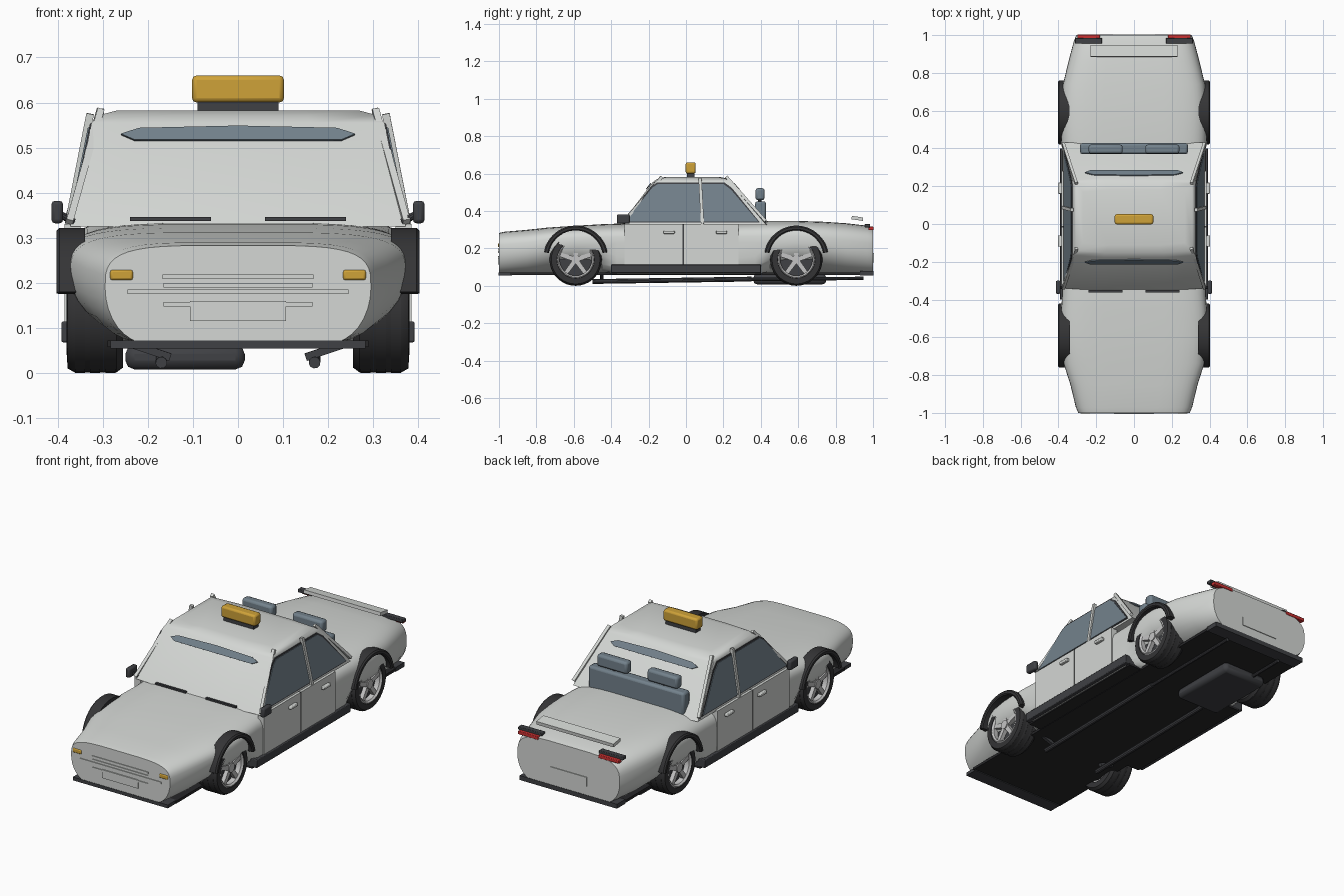
import bpy, bmesh, math
from mathutils import Vector

cube = bpy.data.objects.get("Cube")
if cube:
    bpy.data.objects.remove(cube)


def material(name, r, g, b):
    m = bpy.data.materials.new(name)
    m.use_nodes = True
    m.diffuse_color = (r, g, b, 1)
    m.node_tree.nodes["Principled BSDF"].inputs["Base Color"].default_value = (r, g, b, 1)
    return m


WHITE = material("body_white", .66, .68, .66)
GLASS = material("blue_grey", .17, .22, .26)
AMBER = material("amber", .62, .36, .04)
DARK = material("dark_trim", .05, .052, .058)
RUBBER = material("rubber", .035, .035, .037)
UNDER = material("underbody_black", .02, .02, .022)
SILVER = material("silver", .55, .55, .55)
RED = material("red", .6, .03, .03)


def build(name, bm, mat, smooth=True, bevel=0):
    bmesh.ops.recalc_face_normals(bm, faces=bm.faces)
    mesh = bpy.data.meshes.new(name)
    bm.to_mesh(mesh)
    bm.free()
    mesh.materials.append(mat)
    ob = bpy.data.objects.new(name, mesh)
    bpy.context.collection.objects.link(ob)
    if bevel:
        mod = ob.modifiers.new("bevel", "BEVEL")
        mod.width, mod.segments = bevel, 2
    if smooth:
        bpy.ops.object.select_all(action="DESELECT")
        ob.select_set(True)
        bpy.context.view_layer.objects.active = ob
        bpy.ops.object.shade_smooth_by_angle(angle=math.radians(35))
    return ob


def loft(name, rings, mat, closed=False, bevel=0):
    bm = bmesh.new()
    loops = [[bm.verts.new(p) for p in ring] for ring in rings]
    n = len(loops[0])
    pairs = list(zip(loops, loops[1:]))
    if closed:
        pairs.append((loops[-1], loops[0]))
    for a, b in pairs:
        for i in range(n):
            bm.faces.new((a[i], a[(i + 1) % n], b[(i + 1) % n], b[i]))
    if not closed:
        bm.faces.new(loops[0])
        bm.faces.new(loops[-1])
    return build(name, bm, mat, bevel=bevel)


def box(name, x, y, z, mat, bevel=0):
    bm = bmesh.new()
    bmesh.ops.create_cube(bm, size=1)
    for v in bm.verts:
        v.co = [(lo + hi) / 2 + c * (hi - lo) for c, (lo, hi) in zip(v.co, (x, y, z))]
    return build(name, bm, mat, bool(bevel), bevel)


def rod(name, a, b, radius, mat, sides=10):
    a, b = Vector(a), Vector(b)
    u = (b - a).orthogonal().normalized()
    w = (b - a).normalized().cross(u)
    angles = [math.tau * i / sides for i in range(sides)]
    return loft(name, [[p + radius * (u * math.cos(t) + w * math.sin(t)) for t in angles]
                       for p in (a, b)], mat)


def plate(name, points, offset, mat):
    pts = [Vector(p) for p in points]
    return loft(name, [pts, [p + Vector(offset) for p in pts]], mat)


def span(s, lo, hi):
    return tuple(sorted((s * lo, s * hi)))


# Body shell: superellipse shoulders above, tucked sills below
def body_ring(y, w, top, mid, low):
    power = .5 if low > .3 else 1
    half = []
    for i in range(9):
        t = math.pi / 2 * i / 8
        half.append((low + (w - low) * max(math.cos(t), 0) ** power,
                     mid - (mid - .065) * math.sin(t) ** power))
    half.reverse()
    for i in range(1, 11):
        t = math.pi / 2 * i / 11
        half.append((w * math.cos(t) ** .45, mid + (top - mid) * math.sin(t) ** .6))
    right = [(x, y, z) for x, z in half]
    return right + [(-x, y, z) for x, z in reversed(half)]


SECTIONS = [
    (-1, .295, .283, .19, .2), (-.97, .308, .29, .19, .2), (-.85, .337, .3, .2, .2),
    (-.74, .372, .312, .22, .15), (-.59, .388, .322, .23, .12), (-.45, .385, .33, .23, .15),
    (-.37, .38, .333, .23, .36), (0, .38, .335, .23, .36), (.37, .38, .345, .23, .36),
    (.45, .385, .348, .23, .15), (.59, .388, .348, .23, .12), (.74, .376, .343, .22, .15),
    (.86, .347, .335, .2, .2), (.97, .318, .322, .19, .2), (1, .305, .312, .19, .2)]
loft("body", [body_ring(*s) for s in SECTIONS], WHITE)


# Cabin with sloped glass
def cabin_ring(z, x, front, back):
    bow = .012
    return [(-x, front, z), (-x / 2, front - bow, z), (x / 2, front - bow, z), (x, front, z),
            (x, back, z), (x / 2, back + bow, z), (-x / 2, back + bow, z), (-x, back, z)]


loft("cabin", [cabin_ring(.325, .372, -.34, .43), cabin_ring(.555, .325, -.165, .232),
               cabin_ring(.572, .308, -.14, .212), cabin_ring(.582, .27, -.1, .17)], WHITE)

# Tint bands on front and rear glass
BAND = [(-.26, .528), (-.23, .515), (.23, .515), (.26, .528), (.22, .541), (0, .546), (-.22, .541)]
for name, base, slope, s in (("front", -.354, .76, -1), ("rear", .444, -.86, 1)):
    plate(name + "_tint_band", [(x, base + slope * (z - .325), z) for x, z in BAND],
          (0, s * .005, .003), GLASS)

# Side parts
WINDOW = [(-.325, .345), (-.18, .525), (-.15, .545), (.2, .545), (.24, .515), (.385, .345)]
for s, side in ((1, "left"), (-1, "right")):
    def skin(y, z, out=0):
        return (s * (.372 - (z - .325) * .204 + out), y, z)

    plate(side + "_window_seal", [skin(y * 1.025, z + (.008 if z > .4 else -.006), -.001)
                                  for y, z in WINDOW], (s * .004, 0, 0), DARK)
    plate(side + "_windows", [skin(y, z) for y, z in WINDOW], (s * .006, 0, 0), GLASS)
    rod(side + "_front_pillar", (s * .374, -.34, .335), (s * .305, -.13, .582), .011, WHITE, 4)
    rod(side + "_rear_pillar", (s * .374, .425, .345), (s * .305, .215, .582), .011, WHITE, 4)
    rod(side + "_centre_pillar", (s * .376, .088, .33), (s * .328, .075, .575), .012, WHITE, 4)
    for door, y0, y1, h in (("front", -.33, -.019, -.12), ("rear", -.011, .28, .16)):
        box(f"{side}_{door}_door", span(s, .35, .385), (y0, y1), (.11, .33), WHITE)
        box(f"{side}_{door}_handle", span(s, .38, .402), (h, h + .06), (.278, .294), WHITE, .004)
    box(side + "_door_seam", span(s, .35, .384), (-.019, -.011), (.11, .33), DARK)
    box(side + "_sill", span(s, .33, .392), (-.4, .4), (.068, .114), DARK, .004)
    # Mirrors
    rod(side + "_mirror_arm", (s * .365, -.33, .335), (s * .4, -.34, .355), .008, DARK)
    box(side + "_mirror", span(s, .388, .414), (-.37, -.3), (.332, .382), DARK, .008)
    box(side + "_wiper", span(s, .06, .24), (-.362, -.35), (.337, .346), DARK)
    # Lamps
    box(side + "_indicator", span(s, .233, .284), (-1.004, -.98), (.206, .229), AMBER, .005)
    box(side + "_tail_lamp", span(s, .18, .3), (.975, 1.003), (.298, .316), RED, .003)
    box(side + "_tail_lamp_hood", span(s, .17, .312), (.955, .985), (.312, .33), DARK, .003)
    box(side + "_headrest", span(s, .06, .24), (.372, .42), (.458, .522), GLASS, .012)
    rod(side + "_headrest_post", (s * .15, .395, .43), (s * .15, .395, .47), .01, DARK)
    # Exhaust pipes
    rod(side + "_exhaust", (s * .17, -.5, .023), (s * .17, .35, .036), .013, DARK)
    rod(side + "_tail_pipe", (s * .17, .3, .034), (s * .17, .95, .04), .009, DARK)
    rod(side + "_pipe_hanger", (s * .15, -.45, .035), (s * .23, -.45, .062), .012, DARK, 4)


# Wheels and arch flares
def spin(name, profile, y, z, mat, sides=36):
    rings = []
    for i in range(sides):
        t = math.tau * i / sides
        rings.append([(x, y + r * math.cos(t), z + r * math.sin(t)) for x, r in profile])
    return loft(name, rings, mat, True)


for s, side in ((1, "left"), (-1, "right")):
    for end, y in (("front", -.59), ("rear", .59)):
        name = f"{side}_{end}_"
        z = .14
        spin(name + "tyre", [(s * x, r) for x, r in
             ((.255, .098), (.255, .128), (.27, .139), (.362, .139), (.378, .13), (.38, .1),
              (.37, .096))], y, z, RUBBER)
        for k in range(3):
            spin(name + f"tread_{k + 1}", [(s * (x + k * .034), r) for x, r in
                 ((.272, .135), (.272, .14), (.294, .14), (.294, .135))], y, z, RUBBER)
        spin(name + "rim", [(s * x, r) for x, r in
             ((.26, .088), (.26, .1), (.376, .1), (.38, .094), (.372, .086))], y, z, SILVER)
        rod(name + "brake", (s * .27, y, z), (s * .345, y, z), .09, DARK, 24)
        rod(name + "hub", (s * .33, y, z), (s * .377, y, z), .024, SILVER, 16)
        for k in range(5):
            t = math.tau * k / 5 + math.pi / 2
            out, across = Vector((0, math.cos(t), math.sin(t))), Vector((0, -math.sin(t), math.cos(t)))
            c = Vector((s * .35, y, z))
            plate(name + f"spoke_{k + 1}",
                  [c + out * r + across * w for r, w in
                   ((.012, -.013), (.093, -.011), (.093, .011), (.012, .013))],
                  (s * .022, 0, 0), SILVER)
        arch = []
        for i in range(25):
            t = math.radians(10 + 160 * i / 24)
            arch.append([(s * x, y + r * math.cos(t), .15 + r * math.sin(t)) for x, r in
                         ((.34, .146), (.398, .146), (.403, .152), (.403, .165),
                          (.396, .172), (.34, .172))])
        loft(name + "arch_flare", arch, RUBBER)

# Roof sign
box("sign_base", (-.09, .09), (.005, .045), (.572, .604), DARK)
box("roof_sign", (-.102, .102), (-.002, .052), (.6, .66), AMBER, .01)

# Front panel details
for i, (w, z) in enumerate(((.167, .213), (.165, .195), (.245, .18), (.165, .152))):
    box(f"grille_bar_{i + 1}", (-w, w), (-1.004, -.99), (z - .005, z + .005), WHITE)
box("front_plate", (-.107, .107), (-1.006, -.99), (.115, .16), WHITE)
box("front_bumper", (-.283, .283), (-1.002, -.93), (.054, .072), DARK)

# Rear details
box("rear_plate", (-.11, .11), (.99, 1.004), (.125, .175), WHITE)
box("rear_bumper", (-.29, .29), (.93, 1.002), (.054, .078), DARK)
plate("boot_spoiler", [(-.23, .885, .356), (.23, .885, .356), (.23, .945, .347), (-.23, .945, .347)],
      (0, .002, .018), WHITE)
box("rear_seat", (-.285, .285), (.37, .428), (.33, .452), GLASS, .012)

# Underside
box("floor_pan", (-.29, .29), (-.94, .94), (.058, .072), UNDER)
box("floor_centre", (-.365, .365), (-.4, .4), (.06, .072), UNDER)
box("fuel_tank", (-.25, .015), (.36, .75), (.008, .062), DARK, .02)
